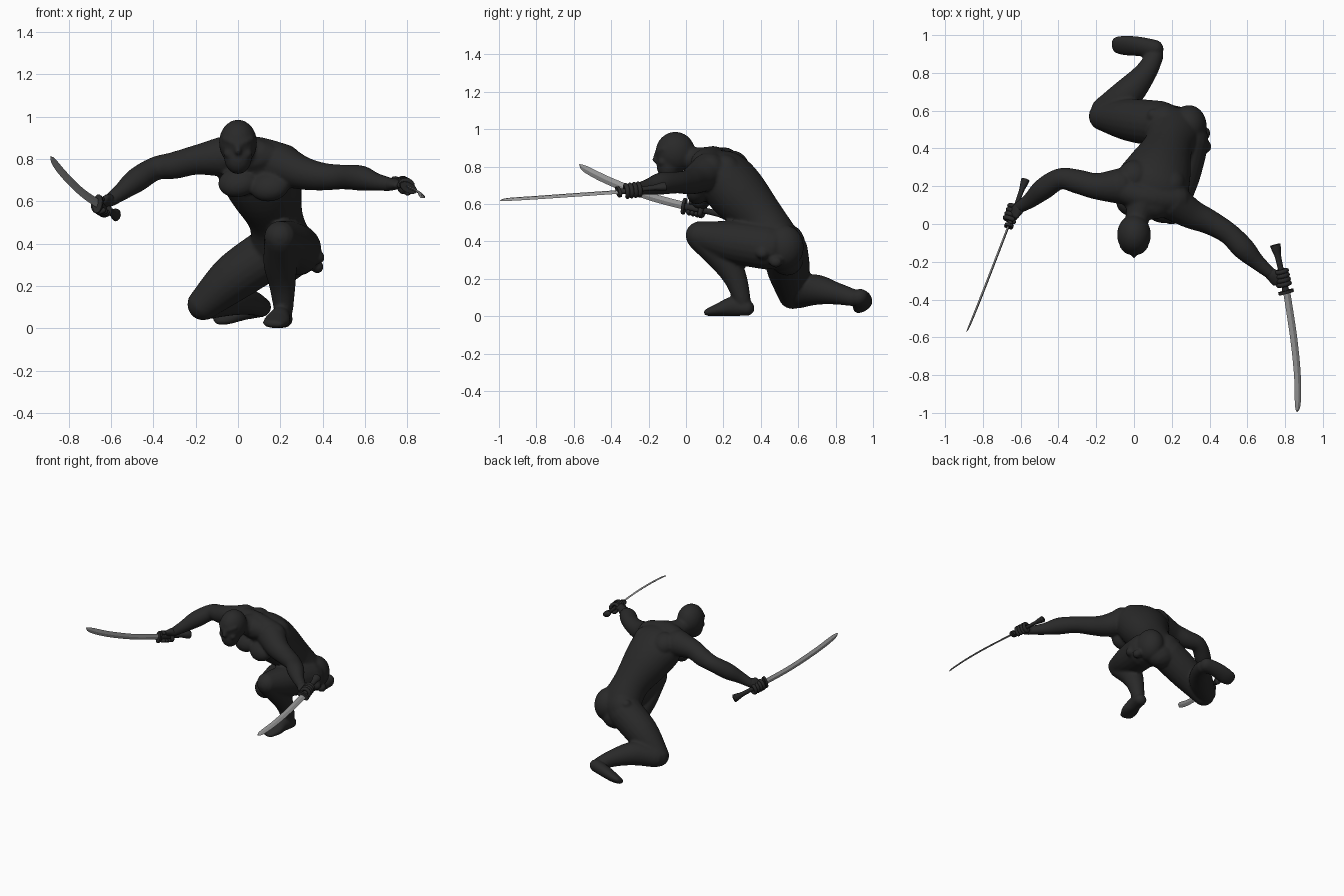
import bpy, bmesh, math
from mathutils import Vector, Matrix

if "Cube" in bpy.data.objects:
    bpy.data.objects.remove(bpy.data.objects["Cube"])


def material(name, v):
    m = bpy.data.materials.new(name)
    m.diffuse_color = (v, v, v, 1)
    m.use_nodes = True
    m.node_tree.nodes["Principled BSDF"].inputs["Base Color"].default_value = m.diffuse_color
    return m


SUIT = material("charcoal suit", 0.022)
STEEL = material("grey steel", 0.32)


def catmull(st, sub):
    """Smoothly interpolate stations (x, y, z, ra, rb)."""
    out, n = [], len(st)
    for i in range(n - 1):
        a, b, c, d = st[max(i - 1, 0)], st[i], st[i + 1], st[min(i + 2, n - 1)]
        for k in range(sub):
            t = k / sub
            out.append([0.5 * (2 * q + (r - p) * t + (2 * p - 5 * q + 4 * r - s) * t * t
                               + (3 * q - p - 3 * r + s) * t ** 3)
                        for p, q, r, s in zip(a, b, c, d)])
    return out + [list(st[-1])]


def tube(bm, st, side=(1, 0, 0), n=20, sub=5, rounded=True):
    """Loft ellipses along stations; ra runs along the side vector."""
    st = [tuple(s) if len(s) == 5 else tuple(s) + (s[3],) for s in st]
    st = catmull(st, sub)
    P = [Vector(s[:3]) for s in st]
    T = [(P[min(i + 1, len(P) - 1)] - P[max(i - 1, 0)]).normalized() for i in range(len(P))]
    rings = [(p, t, s[3], s[4]) for p, t, s in zip(P, T, st)]
    if rounded:
        for end, sg in ((0, -1), (-1, 1)):
            p, t, a, b = rings[end]
            for ang in (25, 50, 70, 85):
                c, s = math.cos(math.radians(ang)), math.sin(math.radians(ang))
                r = (p + t * sg * min(a, b) * s, t, a * c, b * c)
                rings.insert(0, r) if sg < 0 else rings.append(r)
    loops = []
    for p, t, a, b in rings:
        u = Vector(side)
        u = (u - t * u.dot(t)).normalized()
        v = t.cross(u)
        loops.append([bm.verts.new(p + u * a * math.cos(2 * math.pi * k / n)
                                   + v * b * math.sin(2 * math.pi * k / n)) for k in range(n)])
    faces = [bm.faces.new(loops[0][::-1]), bm.faces.new(loops[-1])]
    for A, B in zip(loops, loops[1:]):
        for k in range(n):
            faces.append(bm.faces.new((A[k], A[(k + 1) % n], B[(k + 1) % n], B[k])))
    bmesh.ops.recalc_face_normals(bm, faces=faces)


def ball(bm, c, r, rot=(0, 0, 0)):
    m = Matrix.Translation(c)
    for ang, ax in zip(rot, "XYZ"):
        m = m @ Matrix.Rotation(math.radians(ang), 4, ax)
    bmesh.ops.create_uvsphere(bm, u_segments=24, v_segments=16, radius=1,
                              matrix=m @ Matrix.Diagonal((*r, 1)))


def finish(bm, name, mat, smooth=True):
    me = bpy.data.meshes.new(name)
    bm.to_mesh(me)
    bm.free()
    me.materials.append(mat)
    for p in me.polygons:
        p.use_smooth = smooth
    ob = bpy.data.objects.new(name, me)
    bpy.context.collection.objects.link(ob)
    return ob


# ---- body: overlapping volumes fused by a remesh ----
bm = bmesh.new()
# torso, pelvis to neck
tube(bm, [(.2, .54, .31, .12, .09), (.21, .5, .37, .155, .125), (.18, .41, .51, .13, .125),
          (.13, .28, .655, .175, .155), (.09, .19, .755, .195, .145), (.06, .12, .81, .14, .09)],
     side=(1, -.25, 0), n=32)
tube(bm, [(.05, .13, .82, .09), (.02, .04, .84, .065), (0, -.03, .86, .06)])
# trapezius across the shoulders
tube(bm, [(-.11, .2, .82, .07), (.06, .14, .84, .07), (.22, .13, .79, .08)], side=(0, 1, 0))
# pectorals and shoulder blades
for c in ((0, .1, .69), (.15, .07, .67)):
    ball(bm, c, (.095, .06, .075), (-35, 0, -12))
for c in ((0, .26, .81), (.19, .22, .79)):
    ball(bm, c, (.08, .085, .07), (-40, 0, -12))
# glutes and hip joint balls
ball(bm, (.29, .52, .37), (.095, .11, .12))
ball(bm, (.16, .55, .37), (.1, .09, .12))
for c in ((.38, .41, .335), (.375, .48, .29), (.1, .575, .44)):
    ball(bm, c, (.03, .035, .03))
# head, jaw, nose and brow
ball(bm, (0, -.057, .877), (.09, .106, .109))
ball(bm, (0, -.09, .81), (.066, .066, .082), (-12, 0, 0))
tube(bm, [(0, -.158, .875, .01), (0, -.165, .835, .016)])
for s in (-1, 1):
    tube(bm, [(0, -.156, .865, .012), (s * .035, -.146, .882, .014), (s * .065, -.12, .895, .012)],
         side=(0, 0, 1))
    ball(bm, (s * .04, -.125, .825), (.028, .025, .025))
# arms
tube(bm, [(-.08, .2, .81, .095), (-.2, .2, .795, .07), (-.3, .225, .77, .064), (-.39, .24, .755, .056),
          (-.48, .185, .7, .058), (-.55, .125, .645, .042), (-.605, .09, .605, .032)], side=(0, 0, 1))
tube(bm, [(.2, .12, .775, .1), (.3, .055, .735, .08), (.4, .01, .717, .066), (.5, -.05, .715, .058),
          (.58, -.13, .71, .06), (.65, -.2, .692, .043), (.72, -.26, .68, .032)], side=(0, 0, 1))
# planted leg and foot
tube(bm, [(.275, .44, .37, .122), (.235, .25, .397, .113), (.2, .075, .432, .077)])
tube(bm, [(.2, .075, .42, .072), (.2, .2, .31, .08), (.21, .265, .2, .062), (.215, .3, .09, .046)])
tube(bm, [(.215, .325, .043, .045, .042), (.2, .25, .052, .048, .052), (.185, .18, .036, .062, .036),
          (.165, .12, .022, .052, .021)])
# kneeling leg and foot
tube(bm, [(.14, .53, .35, .122), (-.02, .55, .24, .113), (-.162, .57, .115, .078)], side=(0, 1, 0))
tube(bm, [(-.155, .6, .115, .074), (-.04, .685, .142, .083), (.06, .8, .122, .06), (.11, .89, .1, .047)],
     side=(0, 0, 1))
tube(bm, [(.112, .925, .1, .052, .045), (.03, .94, .085, .055, .042), (-.05, .945, .06, .058, .034),
          (-.095, .947, .05, .05, .024)], side=(0, .8, .5))
body = finish(bm, "body", SUIT)
rm = body.modifiers.new("fuse", "REMESH")
rm.mode = "VOXEL"
rm.voxel_size = 0.009
rm.use_smooth_shade = True
sm = body.modifiers.new("soften", "SMOOTH")
sm.factor, sm.iterations = 0.5, 5


# ---- hands wrapped round the hilts ----
def hand(name, wrist, grip, axis, flip):
    bm = bmesh.new()
    w, g, ax = Vector(wrist), Vector(grip), Vector(axis).normalized()
    p = w - g
    p = (p - ax * p.dot(ax)).normalized()
    q = ax.cross(p) * flip
    palm = g + p * .026 + q * .008
    tube(bm, [(*w, .03, .03), (*w.lerp(palm, .5), .037, .027), (*palm, .042, .02)], side=ax)
    for k in range(4):
        o = g + ax * (k - 1.5) * .023
        pts = [o + .031 * (p * math.cos(a) + q * math.sin(a)) for a in (0.2, 1.0, 1.8, 2.7, 3.6, 4.4)]
        tube(bm, [(*v, .0125) for v in pts], side=ax, n=10, sub=3)
    tube(bm, [(*(palm + ax * -.03), .016), (*(g - q * .03 - ax * .035), .013),
              (*(g - p * .025 - q * .02 - ax * .03), .011)], side=q, n=10)
    finish(bm, name, SUIT)


# ---- swords ----
def sword(name, base, pommel, side, blade):
    b, e = Vector(base), Vector(pommel)
    d = (e - b).normalized()
    bm = bmesh.new()
    tube(bm, [(*b.lerp(e, t), r, r * .75) for t, r in
              ((0, .02), (.4, .016), (.75, .018), (.9, .026), (1, .03))],
         side=side, n=12, rounded=False)
    finish(bm, name + "_hilt", SUIT).data.shade_smooth()
    bm = bmesh.new()
    tube(bm, [(*(b - d * .008), .045, .024), (*(b + d * .008), .045, .024)], side=side, n=16, sub=1,
         rounded=False)
    finish(bm, name + "_guard", SUIT, False)
    bm = bmesh.new()
    tube(bm, blade, side=side, n=4, sub=6, rounded=False)
    finish(bm, name + "_blade", STEEL, False)


sword("right_sword", (-.662, -.01, .588), (-.575, .235, .535), (.1, 0, 1),
      [(-.66, 0, .588, .021, .006), (-.737, -.2, .642, .021, .006), (-.815, -.4, .718, .022, .006),
       (-.87, -.535, .785, .019, .005), (-.886, -.57, .812, .002, .001)])
sword("left_sword", (.805, -.36, .665), (.748, -.11, .695), (.87, 0, -.45),
      [(.807, -.35, .665, .021, .006), (.845, -.6, .648, .021, .006), (.865, -.8, .634, .02, .006),
       (.867, -.955, .624, .017, .005), (.862, -.995, .618, .002, .001)])
hand("right_hand", (-.602, .092, .607), (-.642, .055, .573), (-.34, -.92, .21), 1)
hand("left_hand", (.715, -.257, .68), (.786, -.285, .673), (.22, -.96, -.12), -1)
